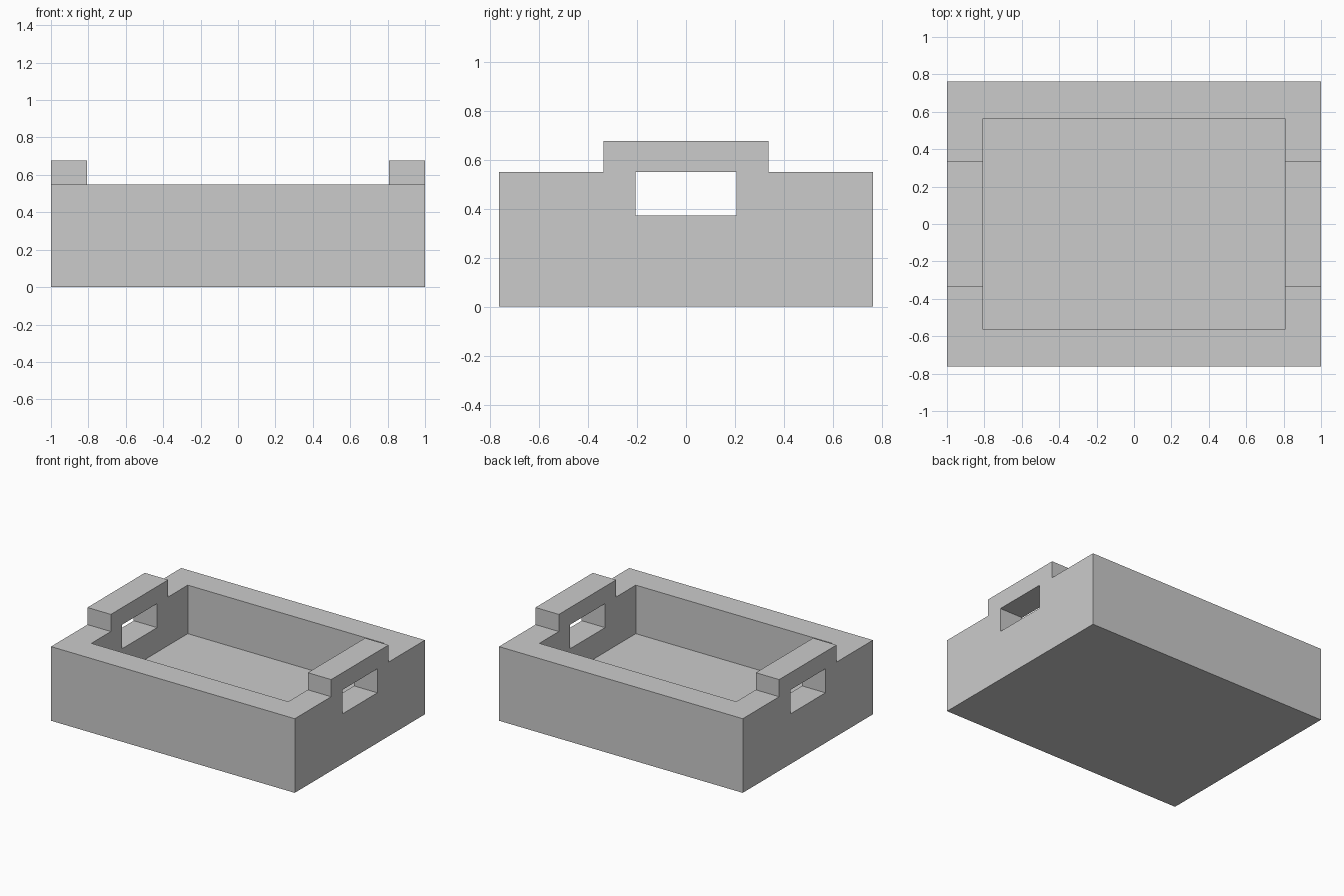
import bpy
import bmesh

if "Cube" in bpy.data.objects:
    bpy.data.objects.remove(bpy.data.objects["Cube"])

HX, HY = 1.0, 0.763        # outer half sizes
CX, CY = 0.808, 0.565      # cavity half sizes
RIM, FLOOR, TOP = 0.55, 0.19, 0.677
GRIP, SLOT, SLOT_Z = 0.336, 0.206, 0.372


def prism(name, profile, half_x):
    """Extrude a (y, z) profile symmetrically along x."""
    bm = bmesh.new()
    face = bm.faces.new([bm.verts.new((-half_x, y, z)) for y, z in profile])
    ext = bmesh.ops.extrude_face_region(bm, geom=[face])
    verts = [v for v in ext["geom"] if isinstance(v, bmesh.types.BMVert)]
    bmesh.ops.translate(bm, verts=verts, vec=(2 * half_x, 0, 0))
    bmesh.ops.recalc_face_normals(bm, faces=bm.faces)
    mesh = bpy.data.meshes.new(name)
    bm.to_mesh(mesh)
    bm.free()
    obj = bpy.data.objects.new(name, mesh)
    bpy.context.collection.objects.link(obj)
    return obj


def rect(half_y, z0, z1):
    return [(-half_y, z0), (half_y, z0), (half_y, z1), (-half_y, z1)]


def cut(target, cutter):
    mod = target.modifiers.new("cut", 'BOOLEAN')
    mod.operation = 'DIFFERENCE'
    mod.solver = 'EXACT'
    mod.object = cutter
    bpy.context.view_layer.objects.active = target
    bpy.ops.object.modifier_apply(modifier=mod.name)
    bpy.data.objects.remove(cutter)


# Tray body: side outline with the raised grip in the middle
half = [(HY, 0), (HY, RIM), (GRIP, RIM), (GRIP, TOP)]
tray = prism("tray", half + [(-y, z) for y, z in reversed(half)], HX)

# Open cavity, which also leaves a raised grip on each end wall
cut(tray, prism("cavity_cutter", rect(CY, FLOOR, 1.0), CX))

# Hand slots through both end walls
cut(tray, prism("slot_cutter", rect(SLOT, SLOT_Z, RIM), 1.2))
